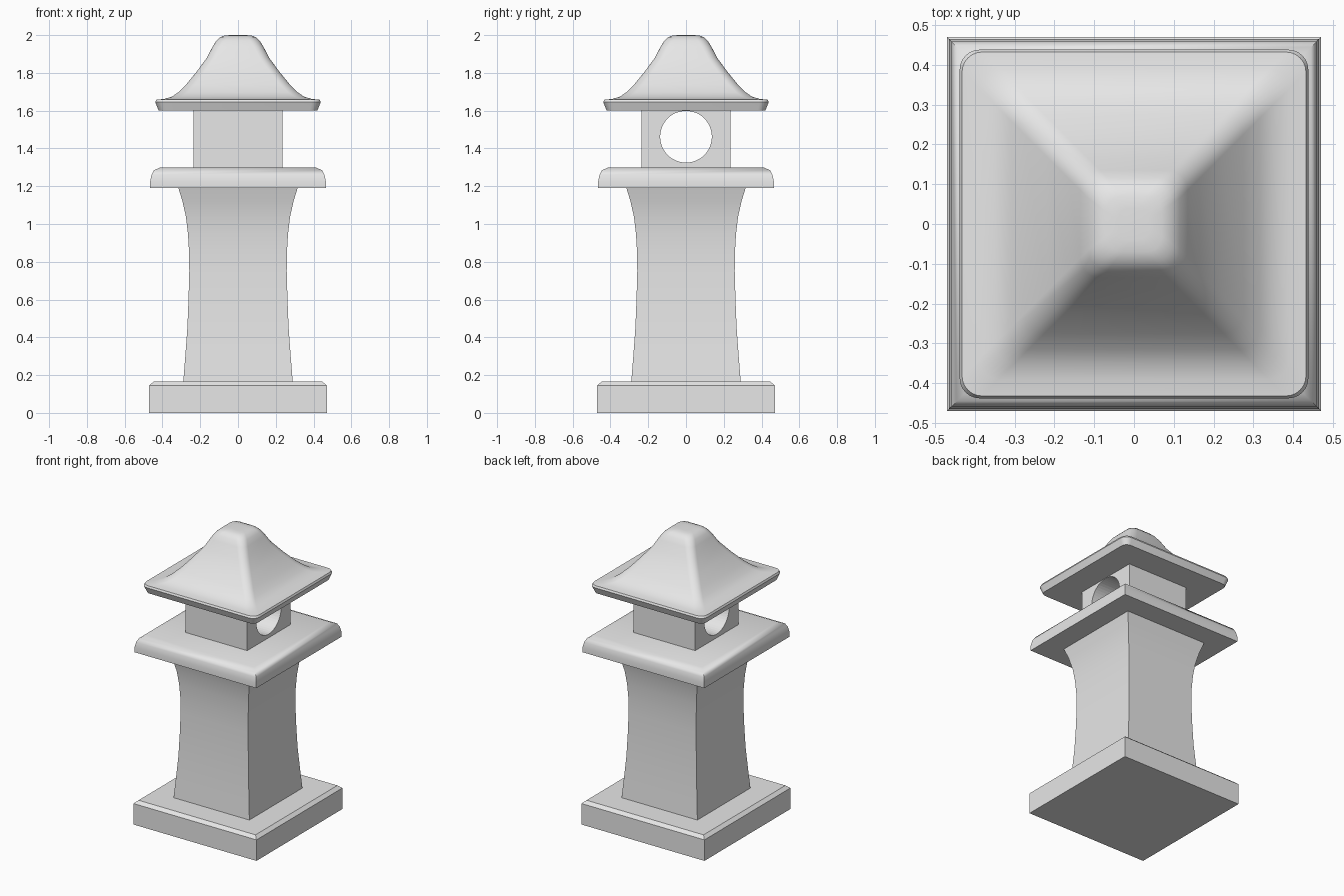
import bpy, bmesh
from math import pi, cos, sin

if "Cube" in bpy.data.objects:
    bpy.data.objects.remove(bpy.data.objects["Cube"])

stone = bpy.data.materials.new("pale grey stone")
stone.use_nodes = True
colour = (0.8, 0.8, 0.8, 1)
stone.diffuse_color = colour
stone.node_tree.nodes["Principled BSDF"].inputs["Base Color"].default_value = colour


def square_ring(bm, half, z, radius, steps):
    """Square outline with optionally rounded corners."""
    ring = []
    for corner in range(4):
        a = corner * pi / 2
        c = half - radius
        cx = c * (cos(a) - sin(a))
        cy = c * (sin(a) + cos(a))
        for i in range(steps + 1):
            t = a + (pi / 2 * i / steps if steps else 0)
            r = radius if steps else 0
            ring.append(bm.verts.new((cx + r * cos(t), cy + r * sin(t), z)))
    return ring


def square_loft(name, profile, steps=0, angle=35):
    """Stack square outlines (half width, height, corner radius) into a solid."""
    bm = bmesh.new()
    rings = [square_ring(bm, p[0], p[1], p[2] if steps else 0, steps) for p in profile]
    for low, high in zip(rings, rings[1:]):
        n = len(low)
        for i in range(n):
            j = (i + 1) % n
            bm.faces.new((low[i], low[j], high[j], high[i]))
    bm.faces.new(rings[0][::-1])
    bm.faces.new(rings[-1])
    mesh = bpy.data.meshes.new(name)
    bm.to_mesh(mesh)
    bm.free()
    mesh.materials.append(stone)
    obj = bpy.data.objects.new(name, mesh)
    bpy.context.collection.objects.link(obj)
    bpy.ops.object.select_all(action='DESELECT')
    obj.select_set(True)
    bpy.context.view_layer.objects.active = obj
    bpy.ops.object.shade_smooth_by_angle(angle=angle * pi / 180)
    return obj


# Plinth with a small bevel
square_loft("base", [(.47, 0), (.47, .145), (.447, .165)], angle=20)

# Waisted column
square_loft("column", [(.29, .16), (.279, .3), (.268, .45), (.262, .6), (.258, .75),
                       (.259, .85), (.265, .95), (.276, 1.04), (.294, 1.12), (.317, 1.195)])

# Slab with a rounded upper edge
square_loft("platform", [(.465, 1.19), (.465, 1.225), (.458, 1.26), (.445, 1.285), (.41, 1.3)],
            angle=50)

# Lamp housing with a round opening from side to side
housing = square_loft("lamp_housing", [(.235, 1.295), (.235, 1.605)])
bpy.ops.mesh.primitive_cylinder_add(vertices=48, radius=.137, depth=1,
                                    location=(0, 0, 1.462), rotation=(0, pi / 2, 0))
cutter = bpy.context.object
cutter.name = "opening_cutter"
cutter.hide_render = True
cutter.data.materials.append(stone)
cut = housing.modifiers.new("round opening", 'BOOLEAN')
cut.operation = 'DIFFERENCE'
cut.solver = 'EXACT'
cut.object = cutter
bpy.context.view_layer.objects.active = housing
bpy.ops.object.modifier_apply(modifier=cut.name)
bpy.data.objects.remove(cutter)

# Flared roof with softened hips and a blunt top
square_loft("roof", [(.42, 1.6, .04), (.438, 1.645, .05), (.432, 1.658, .05),
                     (.39, 1.662, .05), (.35, 1.674, .05), (.315, 1.698, .05),
                     (.275, 1.738, .05), (.22, 1.805, .05), (.165, 1.88, .05),
                     (.135, 1.938, .05), (.115, 1.97, .05), (.095, 1.989, .045),
                     (.07, 1.998, .04), (.04, 2.0, .03)], steps=6, angle=36)
